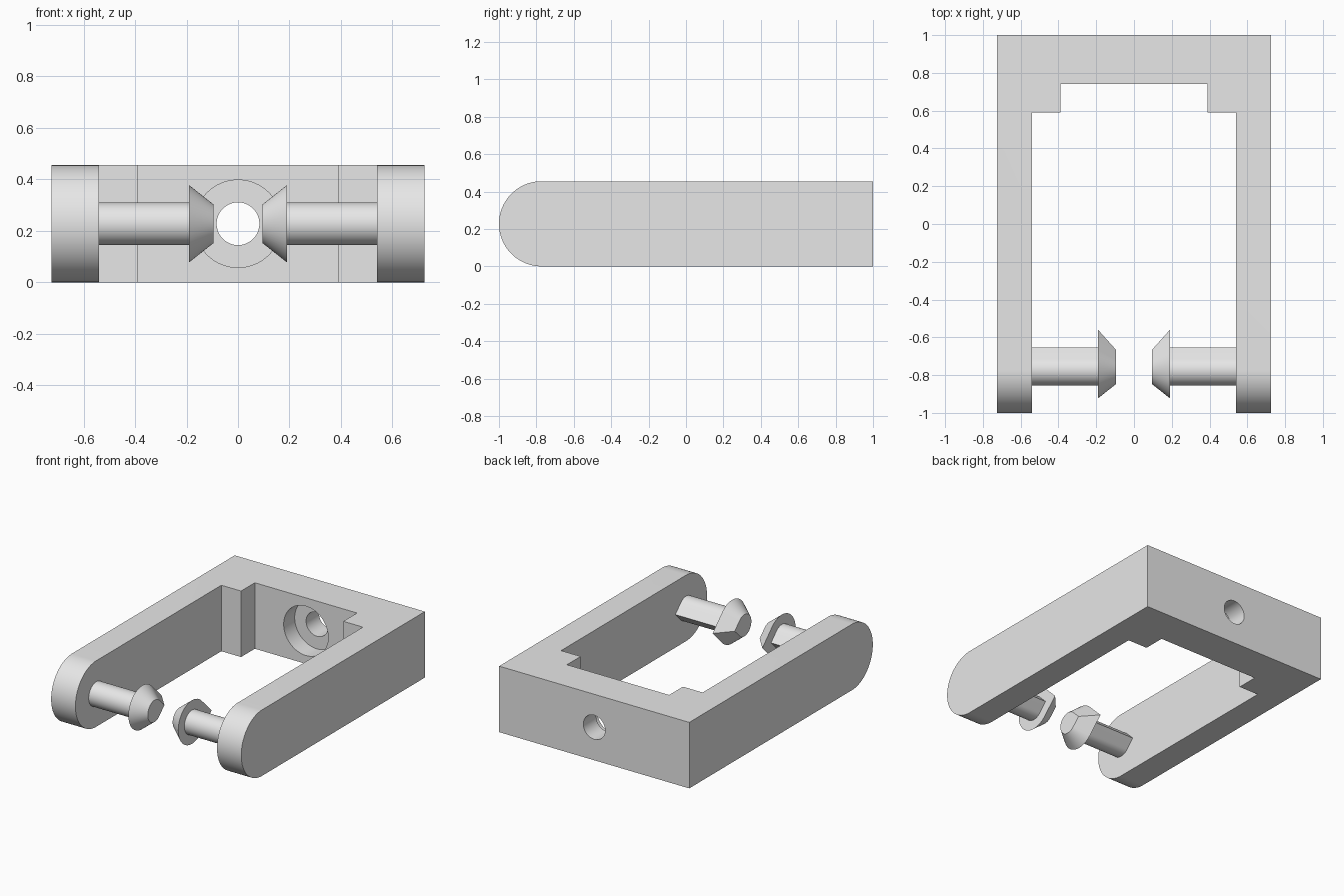
import bpy, bmesh, math
from mathutils import Vector

if "Cube" in bpy.data.objects:
    bpy.data.objects.remove(bpy.data.objects["Cube"])

MID_Z = 0.2275          # half the frame height
PIN_Y = -0.7725         # centre of the rounded arm ends

grey = bpy.data.materials.new("plain grey")
grey.diffuse_color = (0.8, 0.8, 0.8, 1)
grey.use_nodes = True
grey.node_tree.nodes["Principled BSDF"].inputs["Base Color"].default_value = grey.diffuse_color


def loft(name, rings):
    """Skin a list of equal-length point rings and cap both ends."""
    bm = bmesh.new()
    loops = [[bm.verts.new(p) for p in ring] for ring in rings]
    n = len(loops[0])
    for a, b in zip(loops, loops[1:]):
        for i in range(n):
            j = (i + 1) % n
            bm.faces.new((a[i], a[j], b[j], b[i]))
    bm.faces.new(loops[0])
    bm.faces.new(loops[-1])
    bmesh.ops.recalc_face_normals(bm, faces=bm.faces)
    mesh = bpy.data.meshes.new(name)
    bm.to_mesh(mesh)
    bm.free()
    mesh.materials.append(grey)
    obj = bpy.data.objects.new(name, mesh)
    bpy.context.collection.objects.link(obj)
    return obj


def activate(obj):
    bpy.ops.object.select_all(action='DESELECT')
    obj.select_set(True)
    bpy.context.view_layer.objects.active = obj


def boolean(target, cutter, operation):
    mod = target.modifiers.new(operation.lower(), 'BOOLEAN')
    mod.operation, mod.object, mod.solver = operation, cutter, 'EXACT'
    activate(target)
    bpy.ops.object.modifier_apply(modifier=mod.name)
    bpy.data.objects.remove(cutter)


def smooth(obj):
    activate(obj)
    bpy.ops.object.shade_smooth_by_angle(angle=math.radians(30))


# U-shaped frame with stepped inner corners
half = [(0.725, 1), (0.725, -1.1), (0.54, -1.1), (0.54, 0.59), (0.39, 0.59), (0.39, 0.74)]
outline = half + [(-x, y) for x, y in reversed(half)]
frame = loft("frame", [[(x, y, z) for x, y in outline] for z in (0, 2 * MID_Z)])

# Side profile rounds the arm ends
arc = [math.radians(90 + 180 * i / 48) for i in range(49)]
side = [(PIN_Y + MID_Z * math.cos(a), MID_Z + MID_Z * math.sin(a)) for a in arc]
side += [(1.2, 0), (1.2, 2 * MID_Z)]
rounder = loft("arm_rounder", [[(x, y, z) for y, z in side] for x in (-1, 1)])
boolean(frame, rounder, 'INTERSECT')

# Through hole and counterbore in the back wall
for name, r, y0, y1 in (("counterbore", 0.17, 0.65, 0.86), ("through_hole", 0.083, 0.8, 1.1)):
    circle = [2 * math.pi * i / 64 for i in range(64)]
    cutter = loft(name, [[(r * math.cos(a), y, MID_Z + r * math.sin(a)) for a in circle]
                         for y in (y0, y1)])
    boolean(frame, cutter, 'DIFFERENCE')
smooth(frame)


def teardrop(x, r):
    """Circle with a 45 degree point towards the back."""
    pts = [(x, PIN_Y + r * math.sqrt(2), MID_Z)]
    for i in range(49):
        a = math.radians(45 + 270 * i / 48)
        pts.append((x, PIN_Y + r * math.cos(a), MID_Z + r * math.sin(a)))
    return pts


# Teardrop pins with flared heads, one on each arm
for side_name, s in (("left", -1), ("right", 1)):
    pin = loft(side_name + "_pin", [teardrop(s * x, r) for x, r in
                                    ((0.54, 0.083), (0.19, 0.083), (0.19, 0.15), (0.095, 0.075))])
    smooth(pin)
